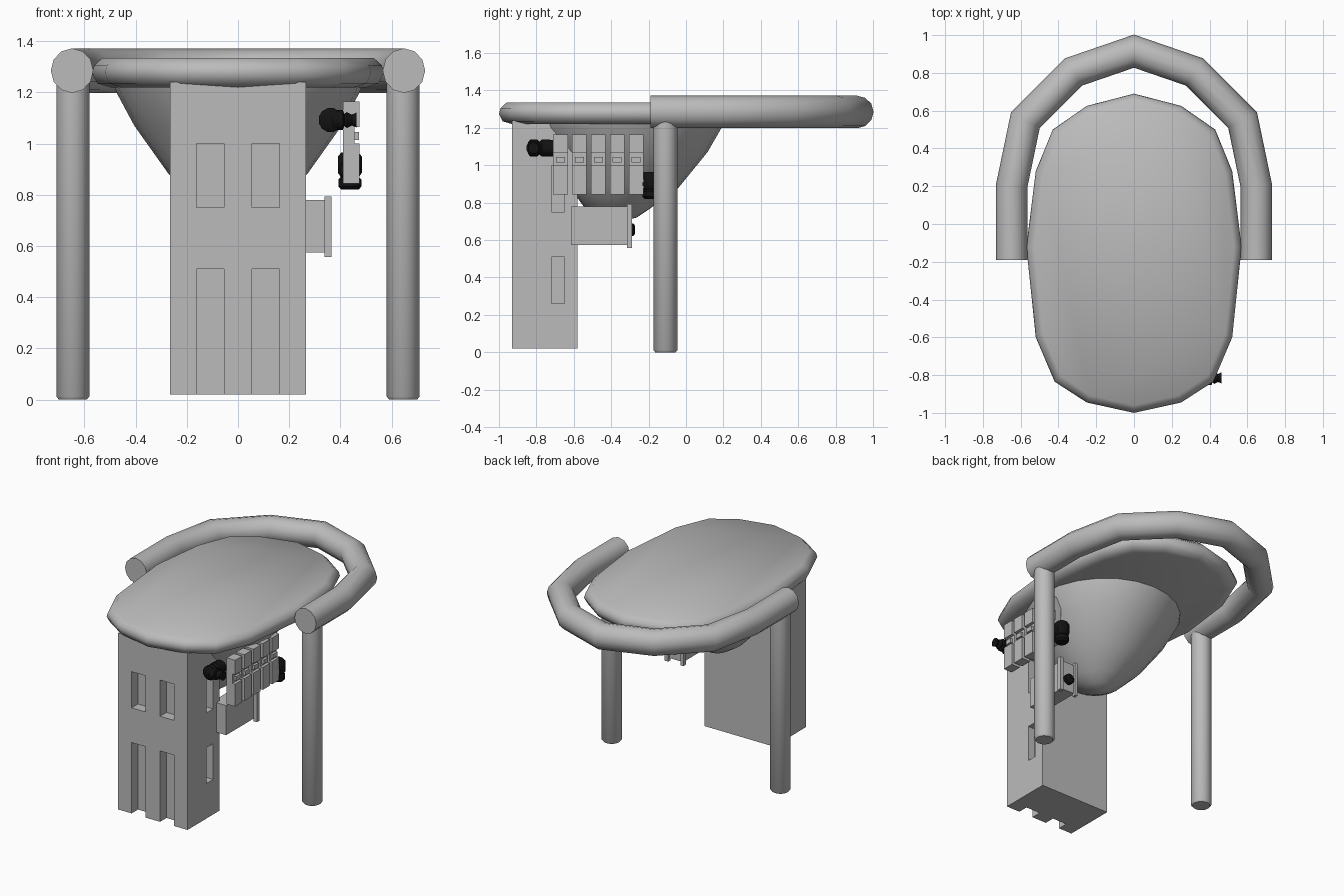
import bpy, bmesh, math
from mathutils import Vector, Matrix

if "Cube" in bpy.data.objects:
    bpy.data.objects.remove(bpy.data.objects["Cube"])


def material(name, c):
    m = bpy.data.materials.new(name)
    m.diffuse_color = (c, c, c, 1)
    m.use_nodes = True
    m.node_tree.nodes["Principled BSDF"].inputs["Base Color"].default_value = m.diffuse_color
    return m


GREY = material("light grey", 0.5)
BLACK = material("black", 0.006)


def finish(name, bm, mat, smooth=None):
    bmesh.ops.recalc_face_normals(bm, faces=bm.faces[:])
    me = bpy.data.meshes.new(name)
    bm.to_mesh(me)
    bm.free()
    me.materials.append(mat)
    ob = bpy.data.objects.new(name, me)
    bpy.context.collection.objects.link(ob)
    if smooth:
        bpy.ops.object.select_all(action='DESELECT')
        ob.select_set(True)
        bpy.context.view_layer.objects.active = ob
        bpy.ops.object.shade_smooth_by_angle(angle=math.radians(smooth))
    return ob


def add_box(bm, x, y, z):
    lo, hi = Vector((x[0], y[0], z[0])), Vector((x[1], y[1], z[1]))
    mat = Matrix.Translation((lo + hi) / 2) @ Matrix.Diagonal((*(hi - lo), 1))
    bmesh.ops.create_cube(bm, size=1, matrix=mat)


def loft(bm, rings, caps=True):
    """Skin a list of closed point rings."""
    loops = [[bm.verts.new(p) for p in r] for r in rings]
    for a, b in zip(loops, loops[1:]):
        n = len(a)
        for i in range(n):
            bm.faces.new((a[i], a[(i + 1) % n], b[(i + 1) % n], b[i]))
    if caps:
        bm.faces.new(loops[0])
        bm.faces.new(loops[-1])


def add_rod(bm, start, axis, profile, sides=12):
    """Turned rod; profile is (distance along axis, radius)."""
    axis = Vector(axis)
    u = axis.orthogonal().normalized()
    v = axis.cross(u)
    ang = [2 * math.pi * i / sides for i in range(sides)]
    loft(bm, [[Vector(start) + axis * d + (u * math.cos(a) + v * math.sin(a)) * r
               for a in ang] for d, r in profile])


# Oval table top with a rounded rim
half = [(0, .69), (.25, .625), (.43, .5), (.52, .28), (.57, -.12),
        (.52, -.6), (.42, -.835), (.25, -.945), (0, -1)]
outline = half + [(-x, y) for x, y in half[-2:0:-1]]
bm = bmesh.new()
loft(bm, [[(x * (1 - d / .57), -.155 + (y + .155) * (1 - d / .845), z) for x, y in outline]
          for d, z in [(.07, 1.22), (.02, 1.235), (0, 1.275), (.008, 1.305), (.04, 1.335)]])
finish("table_top", bm, GREY, 50)

# Tapering bowl below the table top
bm = bmesh.new()
loft(bm, [[(rx * math.cos(a), cy + ry * math.sin(a), z)
           for a in [2 * math.pi * i / 24 for i in range(24)]]
          for z, cy, rx, ry in [(1.24, -.31, .49, .51), (1.2, -.31, .475, .50),
                                (1.07, -.30, .405, .415), (.88, -.33, .27, .29),
                                (.77, -.365, .16, .175), (.72, -.35, .08, .085),
                                (.705, -.35, .02, .02)]])
finish("bowl", bm, GREY, 50)

# Pedestal with recessed windows on the front and both sides
bm = bmesh.new()
add_box(bm, (-.265, .265), (-.93, -.58), (.02, 1.24))
pedestal = finish("pedestal", bm, GREY)
bm = bmesh.new()
for s in (-1, 1):
    for z in ((.75, 1.0), (-.05, .51)):
        add_box(bm, sorted((s * .055, s * .163)), (-1, -.86), z)
    for z in ((.75, 1.0), (.262, .51)):
        add_box(bm, sorted((s * .215, s * .3)), (-.72, -.65), z)
cutter = finish("window_cutter", bm, GREY)
cutter.hide_render = True
cutter.hide_set(True)
cut = pedestal.modifiers.new("windows", 'BOOLEAN')
cut.operation = 'DIFFERENCE'
cut.solver = 'EXACT'
cut.object = cutter

# Curved tube rail around the back
right = [(.648, -.19), (.648, .2), (.575, .55), (.32, .805), (0, .915)]
path = [Vector((x, y, 0)) for x, y in right + [(-x, y) for x, y in right[-2::-1]]]
rings = []
for i, p in enumerate(path):
    t0 = (p - path[i - 1]).normalized() if i else Vector((0, 1, 0))
    t1 = (path[i + 1] - p).normalized() if i < len(path) - 1 else Vector((0, -1, 0))
    t = (t0 + t1).normalized()
    side = Vector((t.y, -t.x, 0)) / max(t.dot(t1), .5)
    rings.append([p + side * .083 * math.cos(a) + Vector((0, 0, 1.285 + .087 * math.sin(a)))
                  for a in [2 * math.pi * k / 12 for k in range(12)]])
bm = bmesh.new()
loft(bm, rings)
finish("curved_rail", bm, GREY, 50)

# Two tube legs
for s, label in ((-1, "left"), (1, "right")):
    bm = bmesh.new()
    add_rod(bm, (s * .645, -.11, 0), (0, 0, 1), [(0, .055), (.012, .065), (1.25, .065)], 20)
    finish(label + "_leg", bm, GREY, 50)

# Row of five holders with a notch and button
for i in range(5):
    y0 = -.71 + i * .101
    y1 = y0 + .078
    bm = bmesh.new()
    add_box(bm, (.41, .475), (y0, y1), (.845, 1.0))
    add_box(bm, (.41, .455), (y0, y1), (1.0, 1.065))
    add_box(bm, (.41, .475), (y0, y1), (1.065, 1.165))
    add_box(bm, (.45, .472), (y0 + .015, y1 - .015), (1.015, 1.045))
    finish("holder_%d" % (i + 1), bm, GREY)

# Ribbed black knobs at both ends of the holder row
bm = bmesh.new()
add_rod(bm, (.362, -.845, 1.092), (0, 1, 0),
        [(0, .03), (.012, .048), (.05, .048), (.06, .035), (.075, .048), (.14, .045)])
add_rod(bm, (.37, -.815, 1.092), (1, 0, 0),
        [(0, .04), (.04, .04), (.045, .025), (.055, .032), (.075, .022), (.092, .03)])
finish("front_knob", bm, BLACK, 40)
bm = bmesh.new()
add_rod(bm, (.437, -.232, .9), (0, 1, 0),
        [(0, .04), (.03, .04), (.036, .048), (.06, .048), (.07, .035)])
add_rod(bm, (.437, -.188, .82), (0, 0, 1),
        [(0, .035), (.012, .046), (.04, .046), (.05, .036), (.065, .048), (.13, .048), (.145, .035)])
finish("back_knob", bm, BLACK, 40)

# Side bracket with rim plates and a small button
bm = bmesh.new()
add_box(bm, (.235, .34), (-.615, -.305), (.575, .78))
add_box(bm, (.338, .365), (-.315, -.288), (.557, .793))
add_box(bm, (.222, .242), (-.315, -.288), (.557, .793))
finish("side_bracket", bm, GREY)
bm = bmesh.new()
add_rod(bm, (.29, -.31, .655), (0, 1, 0), [(0, .034), (.03, .034), (.038, .02)])
finish("bracket_button", bm, BLACK, 40)
